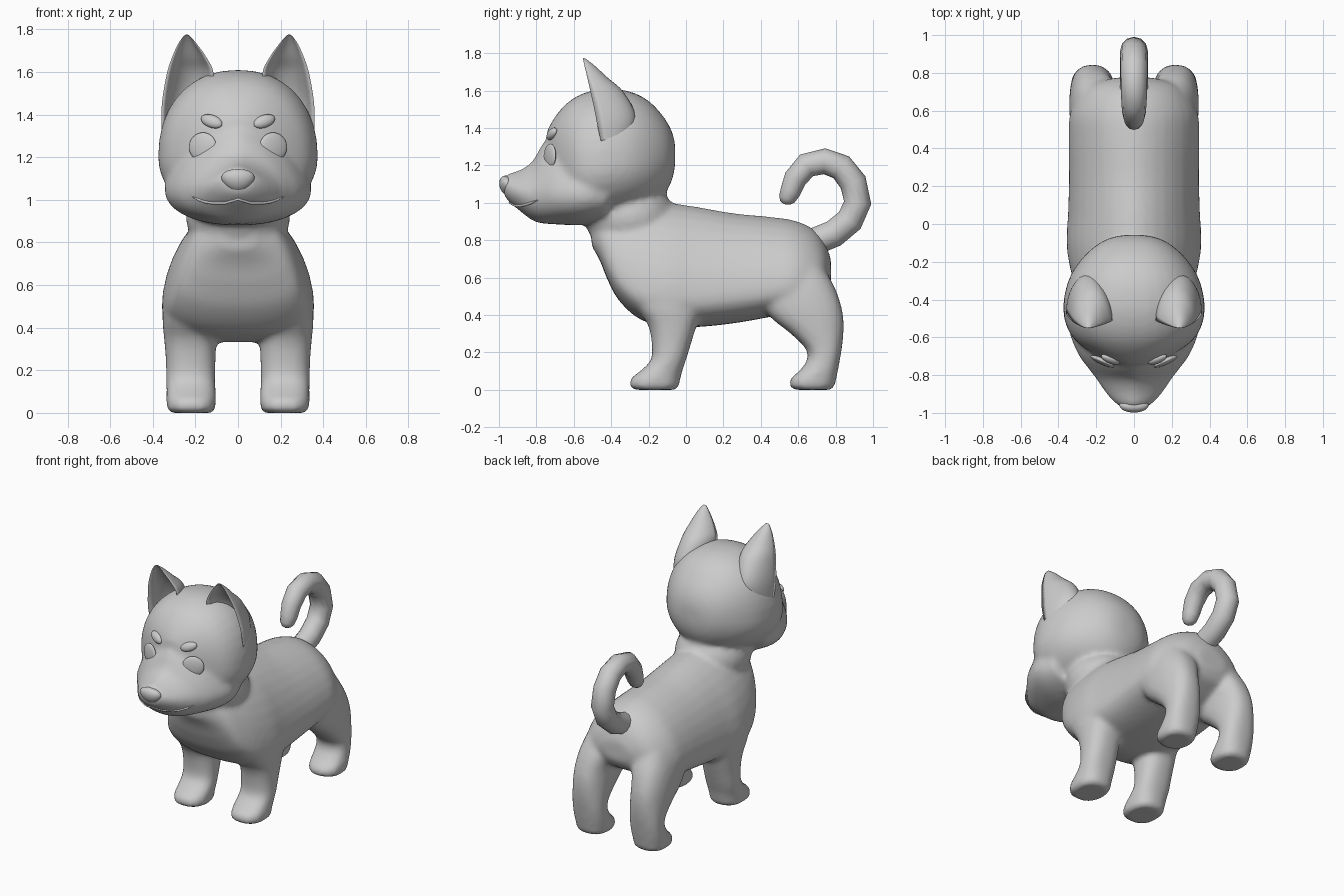
import bpy
import bmesh
from math import cos, sin, pi
from mathutils import Vector

old = bpy.data.objects.get("Cube")
if old:
    bpy.data.objects.remove(old)

grey = bpy.data.materials.new("plain_grey")
grey.use_nodes = True
grey.diffuse_color = (0.6, 0.6, 0.6, 1)
shader = next(n for n in grey.node_tree.nodes if n.type == 'BSDF_PRINCIPLED')
shader.inputs["Base Color"].default_value = grey.diffuse_color
shader.inputs["Roughness"].default_value = 0.7


def add_object(name, data):
    obj = bpy.data.objects.new(name, data)
    bpy.context.scene.collection.objects.link(obj)
    data.materials.append(grey)
    return obj


def mesh_object(name, bm):
    bmesh.ops.recalc_face_normals(bm, faces=bm.faces)
    for f in bm.faces:
        f.smooth = True
    mesh = bpy.data.meshes.new(name)
    bm.to_mesh(mesh)
    bm.free()
    return add_object(name, mesh)


def refine(rings, steps=5):
    """Catmull-Rom interpolation between section parameters."""
    out = []
    last = len(rings) - 1
    for i in range(last):
        quad = [rings[max(0, min(last, i + k))] for k in (-1, 0, 1, 2)]
        for s in range(steps):
            t = s / steps
            out.append([b + t / 2 * (c - a + t * (2 * a - 5 * b + 4 * c - d + t * (3 * (b - c) + d - a)))
                        for a, b, c, d in zip(*quad)])
    return out + [list(rings[last])]


def loft(bm, sections):
    """Skin a list of closed point loops and cap both ends."""
    loops = [[bm.verts.new(p) for p in pts] for pts in sections]
    n = len(loops[0])
    for low, high in zip(loops, loops[1:]):
        for i in range(n):
            j = (i + 1) % n
            bm.faces.new((low[i], low[j], high[j], high[i]))
    bm.faces.new(loops[0])
    bm.faces.new(loops[-1])


def power(v, p):
    return (1 if v >= 0 else -1) * abs(v) ** (2 / p)


def angles(n=36):
    return [2 * pi * i / n for i in range(n)]


def lengthwise(bm, rings, upper, lower):
    """Rings of (y, bottom, widest height, top, half width)."""
    sections = []
    for y, bottom, mid, top, w in refine(rings):
        pts = []
        for a in angles():
            p = upper if sin(a) >= 0 else lower
            h = top - mid if sin(a) >= 0 else mid - bottom
            pts.append((w * power(cos(a), p), y, mid + h * power(sin(a), p)))
        sections.append(pts)
    loft(bm, sections)


def upright(bm, rings, side):
    """Rings of (z, x centre, half width, front y, back y)."""
    loft(bm, [[(side * (x + w * power(cos(a), 2.5)),
                (f + b) / 2 + (b - f) / 2 * power(sin(a), 2.3), z) for a in angles()]
              for z, x, w, f, b in refine(rings)])


def ellipsoid(bm, centre, radii):
    new = bmesh.ops.create_uvsphere(bm, u_segments=32, v_segments=20, radius=1)["verts"]
    for v in new:
        v.co = Vector(c + r * k for c, r, k in zip(centre, radii, v.co))


# Body, legs and head, fused into one smooth skin
TORSO = [(-.505, .77, .82, .91, .08), (-.46, .69, .78, .96, .18), (-.42, .59, .70, .98, .24),
         (-.36, .48, .60, 1.0, .29), (-.25, .38, .53, 1.01, .335), (-.1, .335, .50, 1.0, .358),
         (.05, .335, .50, .98, .35), (.25, .355, .52, .945, .345), (.45, .39, .54, .925, .347),
         (.58, .42, .56, .905, .34), (.68, .47, .58, .86, .29), (.74, .51, .61, .79, .22),
         (.775, .57, .64, .70, .1)]
CRANIUM = [(-.058, 1.2, 1.25, 1.31, .05), (-.075, 1.12, 1.24, 1.38, .13), (-.12, 1.04, 1.24, 1.46, .21),
           (-.2, .98, 1.22, 1.545, .29), (-.3, .94, 1.21, 1.595, .348), (-.42, .91, 1.2, 1.61, .374),
           (-.52, .90, 1.19, 1.595, .365), (-.6, .93, 1.2, 1.56, .325), (-.66, .98, 1.22, 1.51, .255),
           (-.71, 1.08, 1.25, 1.445, .165), (-.745, 1.18, 1.29, 1.38, .06)]
MUZZLE = [(-.42, .90, 1.05, 1.4, .32), (-.52, .885, 1.05, 1.45, .345), (-.6, .88, 1.05, 1.42, .335),
          (-.7, .885, 1.05, 1.385, .29), (-.77, .89, 1.05, 1.31, .238), (-.82, .905, 1.05, 1.225, .2),
          (-.88, .95, 1.06, 1.18, .16), (-.94, 1.0, 1.08, 1.16, .11), (-.975, 1.04, 1.09, 1.145, .06)]
FRONT_LEG = [(0, .22, .095, -.27, -.06), (.015, .22, .112, -.3, -.04), (.06, .22, .116, -.295, -.03),
             (.1, .22, .116, -.245, -.02), (.16, .222, .115, -.188, 0), (.25, .222, .117, -.183, .028),
             (.35, .225, .122, -.205, .058), (.45, .227, .127, -.27, .09), (.6, .2, .14, -.33, .12),
             (.75, .16, .1, -.28, .08)]
HIND_LEG = [(0, .22, .092, .59, .77), (.015, .22, .11, .557, .793), (.06, .22, .116, .56, .803),
            (.1, .22, .116, .605, .812), (.16, .22, .113, .648, .823), (.22, .22, .113, .64, .833),
            (.3, .22, .117, .56, .842), (.38, .22, .122, .46, .842), (.46, .217, .125, .4, .827),
            (.56, .2, .13, .38, .79), (.68, .18, .11, .42, .72)]

skin = bmesh.new()
lengthwise(skin, TORSO, 1.8, 2.5)
lengthwise(skin, CRANIUM, 2.2, 2)
lengthwise(skin, MUZZLE, 1.45, 2.2)
ellipsoid(skin, (0, -.3, .92), (.245, .24, .2))
for side in (-1, 1):
    upright(skin, FRONT_LEG, side)
    upright(skin, HIND_LEG, side)
body = mesh_object("body_and_head", skin)
remesh = body.modifiers.new("fuse", 'REMESH')
remesh.mode = 'VOXEL'
remesh.voxel_size = 0.016
remesh.use_smooth_shade = True
relax = body.modifiers.new("relax", 'SMOOTH')
relax.factor = 0.5
relax.iterations = 9
depsgraph = bpy.context.evaluated_depsgraph_get()
fused = bpy.data.meshes.new_from_object(body.evaluated_get(depsgraph))
body.modifiers.clear()
body.data = fused
if not fused.materials:
    fused.materials.append(grey)
bpy.context.view_layer.update()


def face_point(x, z):
    """Point on the front of the head at the given x and z."""
    hit, point, _, _ = body.ray_cast(Vector((x, -2, z)), Vector((0, 1, 0)))
    return point if hit else Vector((x, -.8, z))


# Ears: hollow cones open to the front
EAR = [(1.33, .258, .1, -.455, -.3), (1.42, .247, .112, -.475, -.27), (1.5, .236, .115, -.49, -.28),
       (1.6, .224, .108, -.512, -.34), (1.67, .229, .08, -.528, -.42), (1.73, .237, .045, -.542, -.485),
       (1.765, .24, .018, -.55, -.53), (1.775, .24, .005, -.552, -.546)]
for side, label in ((1, "left"), (-1, "right")):
    bm = bmesh.new()
    sections = []
    for z, x, w, f, b in refine(EAR):
        pts = []
        for a in angles(32):
            back = sin(a) >= -0.01
            depth = (b - f) * abs(sin(a)) * (1 if back else 0.6)
            pts.append((side * (x + w * cos(a) * (1 if back else 0.84)), f + depth, z))
        sections.append(pts)
    loft(bm, sections)
    mesh_object(label + "_ear", bm)

    # Eye and brow lie on the face
    for part, x, z, radii, facing, roll in (
            ("eye", .165, 1.248, (.07, .068, .018), (.45, -1, .05), 0),
            ("brow", .123, 1.368, (.055, .03, .022), (.3, -1, .3), .35)):
        bm = bmesh.new()
        ellipsoid(bm, (0, 0, 0), radii)
        obj = mesh_object(label + "_" + part, bm)
        normal = Vector((side * facing[0], facing[1], facing[2])).normalized()
        turn = normal.to_track_quat('Z', 'Y').to_matrix()
        up = (Vector((0, 0, 1)) - normal * normal.z).normalized()
        across = up.cross(normal)
        tilt = side * roll
        turn.col[0] = across * cos(tilt) + up * sin(tilt)
        turn.col[1] = up * cos(tilt) - across * sin(tilt)
        turn.col[2] = normal
        obj.matrix_world = turn.to_4x4()
        obj.location = face_point(side * x, z) + normal * 0.002

# Nose: rounded, narrower below
bm = bmesh.new()
ellipsoid(bm, (0, 0, 0), (.075, .042, .055))
for v in bm.verts:
    v.co.x *= 1 + 5 * v.co.z
    v.co.y -= 0.2 * v.co.z
nose = mesh_object("nose", bm)
nose.location = (0, -.955, 1.09)


def tube(name, points, radius, scales):
    curve = bpy.data.curves.new(name, 'CURVE')
    curve.dimensions = '3D'
    curve.bevel_depth = radius
    curve.bevel_resolution = 4
    curve.use_fill_caps = True
    line = curve.splines.new('POLY')
    line.points.add(len(points) - 1)
    for p, co, s in zip(line.points, points, scales):
        p.co = (*co, 1)
        p.radius = s
    line.use_smooth = True
    return add_object(name, curve)


# Mouth: a fine lip line with a dip under the nose
lip = [.215, .18, .15, .12, .09, .06, .03]
xs = [-x for x in lip] + [0] + lip[::-1]
mouth = [face_point(x, .985 + .018 * max(0, 1 - abs(x) / .06) + 1.6 * max(0, abs(x) - .12) ** 1.7)
         for x in xs]
tube("mouth", mouth, .007, [.3] + [1] * (len(xs) - 2) + [.3])

# Tail: curled tube with a rounded tip
curl = [(.68, .79), (.79, .835), (.875, .905), (.918, 1.0), (.893, 1.11), (.83, 1.19), (.74, 1.222),
        (.645, 1.2), (.585, 1.13), (.558, 1.06), (.54, 1.02), (.532, 1.0), (.53, .992)]
tube("tail", [(0, y, z) for y, z in curl], .073,
     [1, 1, 1, 1, 1, .98, .95, .92, .85, .75, .62, .4, .12])
